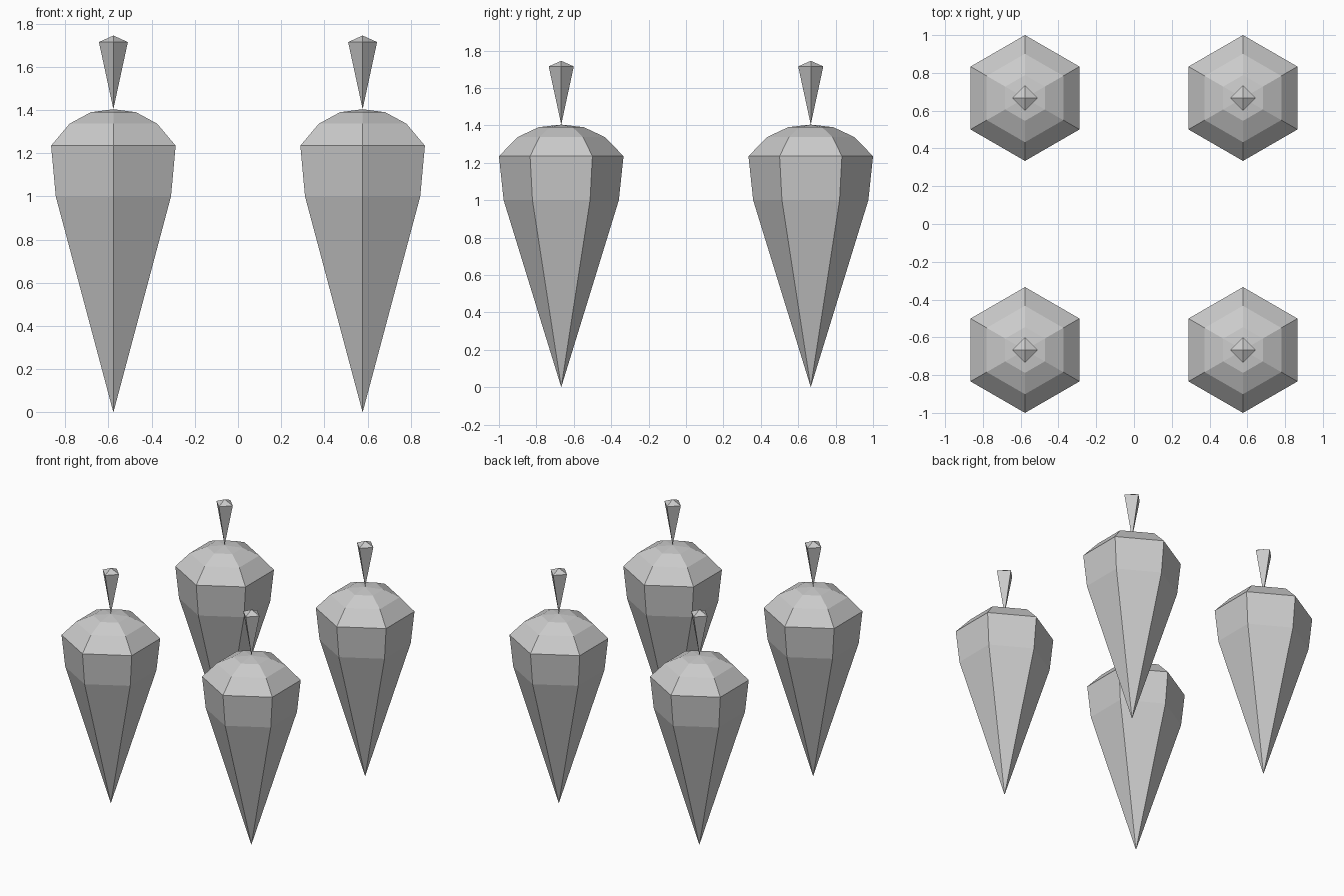
import bpy, bmesh
from math import cos, sin, pi, tau

if "Cube" in bpy.data.objects:
    bpy.data.objects.remove(bpy.data.objects["Cube"])


def lathe(name, profile, sides, start, loc):
    """Closed low-poly solid from (radius, z) points; radius 0 makes a tip."""
    bm = bmesh.new()
    rings = []
    for r, z in profile:
        if r == 0:
            rings.append([bm.verts.new((0, 0, z))] * sides)
        else:
            rings.append([bm.verts.new((r * cos(start + tau * i / sides),
                                        r * sin(start + tau * i / sides), z))
                          for i in range(sides)])
    for lo, hi in zip(rings, rings[1:]):
        for i in range(sides):
            j = (i + 1) % sides
            bm.faces.new(dict.fromkeys((lo[i], lo[j], hi[j], hi[i])))
    bmesh.ops.recalc_face_normals(bm, faces=bm.faces)
    mesh = bpy.data.meshes.new(name)
    bm.to_mesh(mesh)
    bm.free()
    ob = bpy.data.objects.new(name, mesh)
    ob.location = loc
    bpy.context.collection.objects.link(ob)
    return ob


# Tapered root with domed shoulder, and flared stem standing on its tip
ROOT = [(0, 0), (0.308, 1.0), (0.333, 1.235), (0.234, 1.337), (0.121, 1.39), (0, 1.404)]
STEM = [(0, 1.404), (0.067, 1.715), (0, 1.745)]

# Two by two arrangement
for sx, side in ((-1, "left"), (1, "right")):
    for sy, end in ((-1, "front"), (1, "back")):
        loc = (sx * 0.577, sy * 0.667, 0)
        lathe(f"root_{end}_{side}", ROOT, 6, pi / 2, loc)
        lathe(f"stem_{end}_{side}", STEM, 4, 0, loc)
